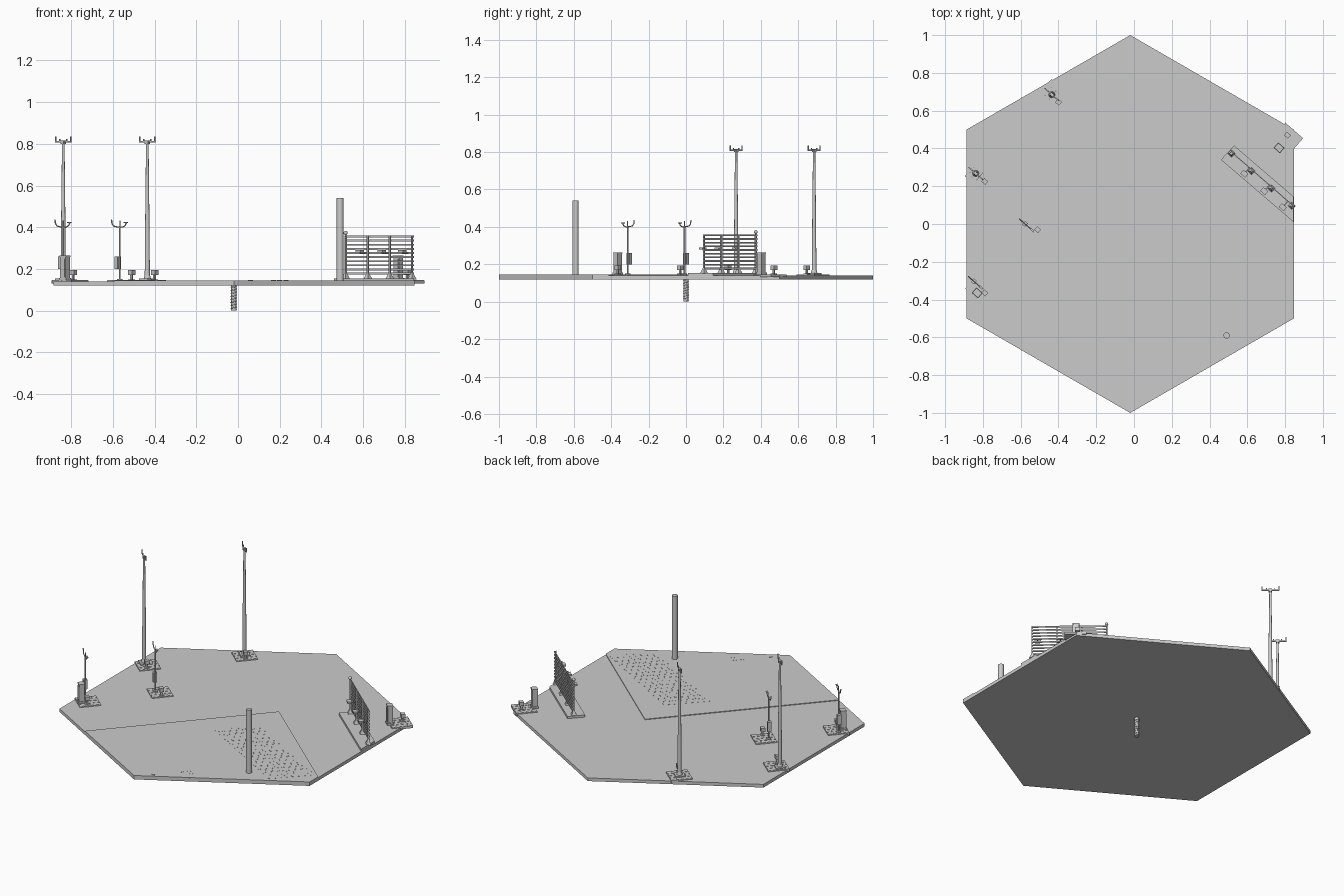
import bpy, bmesh, math
from mathutils import Matrix, Vector

if "Cube" in bpy.data.objects:
    bpy.data.objects.remove(bpy.data.objects["Cube"])

YAW = math.radians(-41)
U = Vector((math.cos(YAW), math.sin(YAW), 0))
N = Vector((-math.sin(YAW), math.cos(YAW), 0))


def finish(name, bm, smooth=False):
    bmesh.ops.recalc_face_normals(bm, faces=bm.faces[:])
    me = bpy.data.meshes.new(name)
    bm.to_mesh(me)
    bm.free()
    ob = bpy.data.objects.new(name, me)
    bpy.context.collection.objects.link(ob)
    if smooth:
        bpy.context.view_layer.objects.active = ob
        bpy.ops.object.select_all(action='DESELECT')
        ob.select_set(True)
        bpy.ops.object.shade_smooth_by_angle()
    return ob


def add_box(bm, c, size, yaw=YAW):
    m = Matrix.Translation(c) @ Matrix.Rotation(yaw, 4, 'Z') @ Matrix.Diagonal((*size, 1))
    bmesh.ops.create_cube(bm, size=1, matrix=m)


def add_cyl(bm, x, y, z0, z1, r0, r1=None, seg=16):
    bmesh.ops.create_cone(bm, cap_ends=True, segments=seg, radius1=r0, radius2=r0 if r1 is None else r1,
                          depth=z1 - z0, matrix=Matrix.Translation((x, y, (z0 + z1) / 2)))


def prism(name, pts, z0, z1):
    bm = bmesh.new()
    f = bm.faces.new([bm.verts.new((x, y, z0)) for x, y in pts])
    r = bmesh.ops.extrude_face_region(bm, geom=[f])
    for v in r['geom']:
        if isinstance(v, bmesh.types.BMVert):
            v.co.z = z1
    return finish(name, bm)


def tube(name, pts, r):
    cu = bpy.data.curves.new(name, 'CURVE')
    cu.dimensions = '3D'
    cu.bevel_depth = r
    cu.bevel_resolution = 1
    cu.use_fill_caps = True
    sp = cu.splines.new('POLY')
    sp.points.add(len(pts) - 1)
    for p, q in zip(sp.points, pts):
        p.co = (*q, 1)
    ob = bpy.data.objects.new(name, cu)
    bpy.context.collection.objects.link(ob)


# hexagonal ground slab with the raised yard and the fence strip
hexa = [(-0.02 + math.cos(math.radians(a)), math.sin(math.radians(a))) for a in range(30, 390, 60)]
prism('ground_slab', hexa, 0.12, 0.14)
prism('raised_yard', [(.161, .176), (-.592, -.67), (-.02, -1), (.846, -.5), (.846, -.415)], 0.121, 0.1445)
prism('fence_strip', [(.46, .34), (.845, .01), (.845, .145), (.53, .415)], 0.13, 0.154)

# threaded peg below the slab
bm = bmesh.new()
add_cyl(bm, -.02, 0, 0, .122, .0125, seg=24)
finish('peg', bm, True)
tube('peg_thread', [(-.02 + .013 * math.cos(t * .4), .013 * math.sin(t * .4), .004 + t * .0009)
                    for t in range(126)], .0025)

# paving tiles on the yard
bm = bmesh.new()
o, ea, eb = Vector((-.01, -.234, .1435)), Vector((.644, -.368, 0)), Vector((.188, .197, 0))
for i in range(16):
    for j in range(8):
        p = [o + ea * (i + a) / 16 + eb * (j + b) / 8 for a, b in ((.08, .08), (.92, .08), (.92, .92), (.08, .92))]
        lo = [bm.verts.new(q) for q in p]
        hi = [bm.verts.new(q + Vector((0, 0, .0015))) for q in p]
        bm.faces.new(hi)
        bm.faces.new(lo[::-1])
        for k in range(4):
            bm.faces.new((lo[k], lo[k - 3], hi[k - 3], hi[k]))
finish('yard_tiles', bm)

# small flat covers near the front corner
bm = bmesh.new()
for x, y in ((.17, -.8), (.2, -.77), (.23, -.79), (.06, -.92)):
    add_cyl(bm, x, y, .143, .146, .012)
finish('ground_covers', bm)

# tall round column
bm = bmesh.new()
add_cyl(bm, .49, -.59, .14, .54, .0165, seg=24)
finish('column', bm, True)

# slatted fence with posts, feet and lamps
F0 = Vector((.517, .38, 0))
bm = bmesh.new()
for i in range(10):
    add_box(bm, F0 + U * .215 + Vector((0, 0, .178 + i * .0197)), (.43, .005, .009))
finish('fence_slats', bm)
bm = bmesh.new()
for d in (.004, .145, .285, .426):
    add_box(bm, F0 + U * d - N * .006 + Vector((0, 0, .255)), (.008, .008, .21))
    p = F0 + U * d - N * .006
    add_cyl(bm, p.x, p.y, .15, .182, .022, .005, 4)
finish('fence_posts', bm)
bm = bmesh.new()
p = F0 + U * .004 - N * .006
add_cyl(bm, p.x, p.y, .355, .366, .004)
bmesh.ops.create_uvsphere(bm, u_segments=12, v_segments=8, radius=.01,
                          matrix=Matrix.Translation((p.x, p.y, .373)))
finish('end_post_ball', bm, True)
bm = bmesh.new()
for d in (.125, .265, .395):
    q = F0 + U * d
    add_box(bm, q - N * .02 + Vector((0, 0, .278)), (.006, .04, .006))
    add_box(bm, q - N * .042 + Vector((0, 0, .285)), (.034, .026, .011))
finish('fence_lamps', bm)

# five paved equipment pads
PADS = [(-.43, .68), (-.807, .26), (-.54, 0), (-.805, -.335), (.807, .448)]
for x, y in PADS:
    bm = bmesh.new()
    add_box(bm, (x, y, .138), (.125, .125, .014))
    for i in range(4):
        for j in range(4):
            c = Vector((x, y, .145)) + U * (i - 1.5) * .031 + N * (j - 1.5) * .031
            add_box(bm, c, (.028, .028, .003))
    finish('equipment_pad', bm)

# stools: a block on a short leg
for x, y in ((-.4, .645), (-.79, .225), (-.51, -.03), (-.79, -.365), (.812, .47)):
    bm = bmesh.new()
    add_box(bm, (x, y, .147), (.024, .024, .006))
    add_box(bm, (x, y, .16), (.01, .01, .03))
    add_box(bm, (x, y, .182), (.027, .024, .024))
    finish('meter_box', bm)

# equipment cabinets
for x, y in ((-.83, -.365), (.768, .403)):
    bm = bmesh.new()
    add_box(bm, (x, y, .15), (.045, .038, .012))
    add_box(bm, (x, y, .205), (.036, .03, .11))
    add_box(bm, (x, y, .26), (.04, .034, .007))
    add_box(bm, Vector((x, y, .205)) - N * .016, (.028, .004, .085))
    finish('cabinet', bm)

# tall masts with a pronged crossbar
for x, y in ((-.435, .685), (-.838, .268)):
    c = Vector((x, y, 0))
    bm = bmesh.new()
    add_box(bm, (x, y, .149), (.055, .055, .01))
    add_cyl(bm, x, y, .15, .17, .018, .013)
    add_cyl(bm, x, y, .16, .50, .0125, .0095)
    add_cyl(bm, x, y, .50, .815, .0095, .006)
    finish('mast', bm, True)
    bm = bmesh.new()
    add_box(bm, (x, y, .81), (.1, .006, .006))
    add_box(bm, (x, y, .808), (.02, .016, .016))
    for s in (-1, 1):
        add_box(bm, c + U * s * .048 + Vector((0, 0, .822)), (.005, .005, .025))
        add_box(bm, c + U * s * .022 + Vector((0, 0, .816)), (.005, .005, .014))
    finish('mast_crossbar', bm)

# weather poles with a control box and curved arms
for x, y in ((-.838, -.312), (-.567, -.008)):
    c = Vector((x, y, 0))
    bm = bmesh.new()
    add_cyl(bm, x, y, .143, .152, .014)
    add_cyl(bm, x, y, .145, .405, .0045, seg=10)
    finish('weather_pole', bm, True)
    bm = bmesh.new()
    add_box(bm, c - U * .013 + Vector((0, 0, .23)), (.02, .024, .06))
    add_box(bm, c + U * .038 + Vector((0, 0, .422)), (.022, .01, .005))
    finish('weather_box', bm)
    arm = [(-.052, .436), (-.05, .418), (-.04, .406), (-.02, .402), (0, .4), (.02, .401), (.034, .408), (.042, .422)]
    tube('weather_arms', [c + U * a + Vector((0, 0, z)) for a, z in arm], .003)
    tube('weather_tip', [c + Vector((0, 0, z)) for z in (.39, .432)], .0025)
